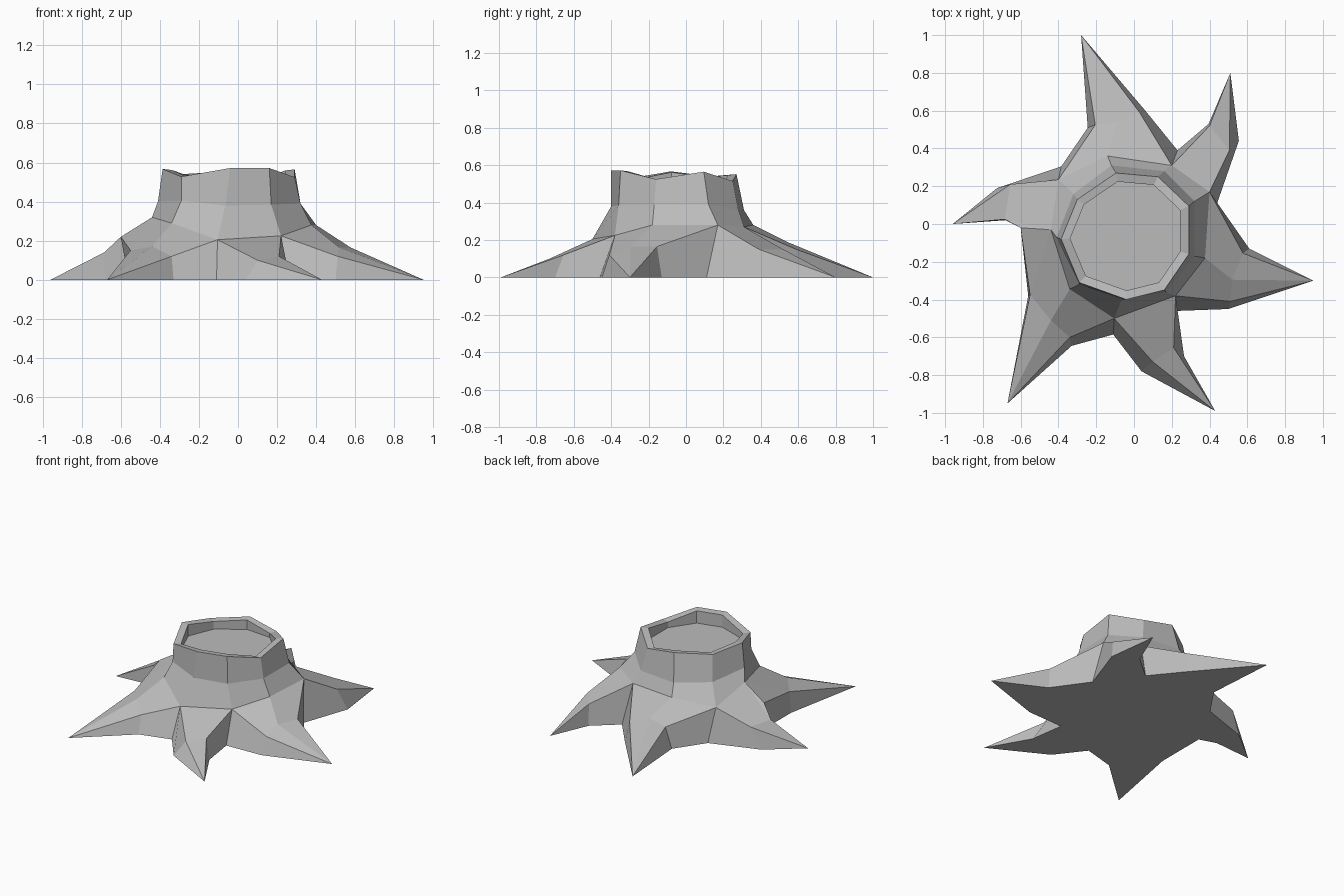
import bpy
import bmesh

if "Cube" in bpy.data.objects:
    bpy.data.objects.remove(bpy.data.objects["Cube"])

bark = bpy.data.materials.new("bark_grey")
bark.diffuse_color = (0.5, 0.5, 0.5, 1)
bark.use_nodes = True
bark.node_tree.nodes["Principled BSDF"].inputs["Base Color"].default_value = bark.diffuse_color

bm = bmesh.new()
cache = {}


def vert(p):
    """One shared vertex per position."""
    key = tuple(round(c, 3) for c in p)
    if key not in cache:
        cache[key] = bm.verts.new(key)
    return cache[key]


def face(*points):
    vs = list(dict.fromkeys(vert(p) for p in points))
    if len(vs) > 2 and not bm.faces.get(vs):
        bm.faces.new(vs)


def bridge(upper, lower):
    """Band of quads between two closed rings."""
    for i in range(len(upper)):
        j = (i + 1) % len(upper)
        face(upper[i], upper[j], lower[j], lower[i])


# Trunk rings, clockwise from the back left
rim = [(-.30, .13, .54), (-.095, .27, .552), (.127, .25, .515),
       (.29, .095, .565), (.29, -.16, .525), (.16, -.35, .572),
       (-.04, -.40, .572), (-.29, -.31, .528), (-.386, -.08, .567)]
waist = [(-.32, .16, .36), (-.12, .31, .36), (.16, .28, .36),
         (.32, .12, .39), (.32, -.17, .39), (.17, -.36, .385),
         (-.065, -.40, .38), (-.29, -.32, .405), (-.41, -.07, .40)]
shoulder = [(-.40, .235, .23), (-.14, .36, .28), (.20, .31, .27),
            (.40, .17, .28), (.376, -.18, .28), (.22, -.38, .225),
            (-.105, -.50, .205), (-.34, -.345, .29), (-.44, -.03, .32)]
FA, SA, AB, BC, SC, CD, DE, SE, EF = shoulder
notch = (-.60, -.02, .22)

# Hollow top: rim lip, inner wall and sunken floor
cx, cy = -.04, -.06
lip = [(cx + (x - cx) * .86, cy + (y - cy) * .86, z - .005) for x, y, z in rim]
floor = [(x, y, .48) for x, y, z in lip]
bridge(lip, rim)
bridge(floor, lip)
face(*floor)
bridge(rim, waist)
bridge(waist, shoulder)

# Roots, clockwise: tip, (shoulder, knee) pairs, ground knees left and right
roots = [
    ((-.28, 1.0, 0), [(FA, (-.205, .525, .15)), (SA, (-.09, .54, .19)),
                      (AB, (.03, .59, .15))], (-.245, .51, 0), (.06, .60, 0)),
    ((.51, .80, 0), [(AB, (.40, .52, .15)), (BC, (.505, .39, .15))],
     (.395, .53, 0), (.555, .44, 0)),
    ((.95, -.30, 0), [(BC, (.577, -.155, .165)), (SC, (.52, -.295, .165)),
                      (CD, (.51, -.41, .12))], (.61, -.13, 0), (.50, -.45, 0)),
    ((.43, -.99, 0), [(CD, (.21, -.655, .12)), (DE, (.10, -.73, .10))],
     (.265, -.70, 0), (.04, -.78, 0)),
    ((-.67, -.95, 0), [(DE, (-.34, -.60, .12)), (SE, (-.44, -.51, .17)),
                       (EF, (-.55, -.375, .15)), (notch, (-.55, -.375, .15))],
     (-.33, -.645, 0), (-.56, -.38, 0)),
    ((-.96, 0, 0), [(notch, (-.685, .025, .14)), (EF, (-.685, .025, .14)),
                    (FA, (-.655, .21, .15))], (-.68, .02, 0), (-.725, .19, 0)),
]
# Ground points in the valleys, the first one before the first root
valleys = [(-.385, .305, 0), (.23, .39, 0), (.44, .11, 0),
           (.23, -.46, 0), (-.11, -.585, 0), (-.56, -.02, 0)]

outline = []
for i, (tip, tops, left, right) in enumerate(roots):
    v0, v1 = valleys[i], valleys[(i + 1) % 6]
    # Upper side of the root
    for (s0, k0), (s1, k1) in zip(tops, tops[1:]):
        face(s0, s1, k1, k0)
        face(k0, k1, tip)
    # Steep flanks down to the ground
    face(tops[0][0], tops[0][1], left, v0)
    face(tops[0][1], tip, left)
    face(tops[-1][0], v1, right, tops[-1][1])
    face(tops[-1][1], right, tip)
    outline += [v0, left, tip, right]

# Flat underside
face(*outline)

bmesh.ops.recalc_face_normals(bm, faces=bm.faces[:])
mesh = bpy.data.meshes.new("tree_stump")
bm.to_mesh(mesh)
bm.free()
mesh.materials.append(bark)
stump = bpy.data.objects.new("tree_stump", mesh)
bpy.context.collection.objects.link(stump)
